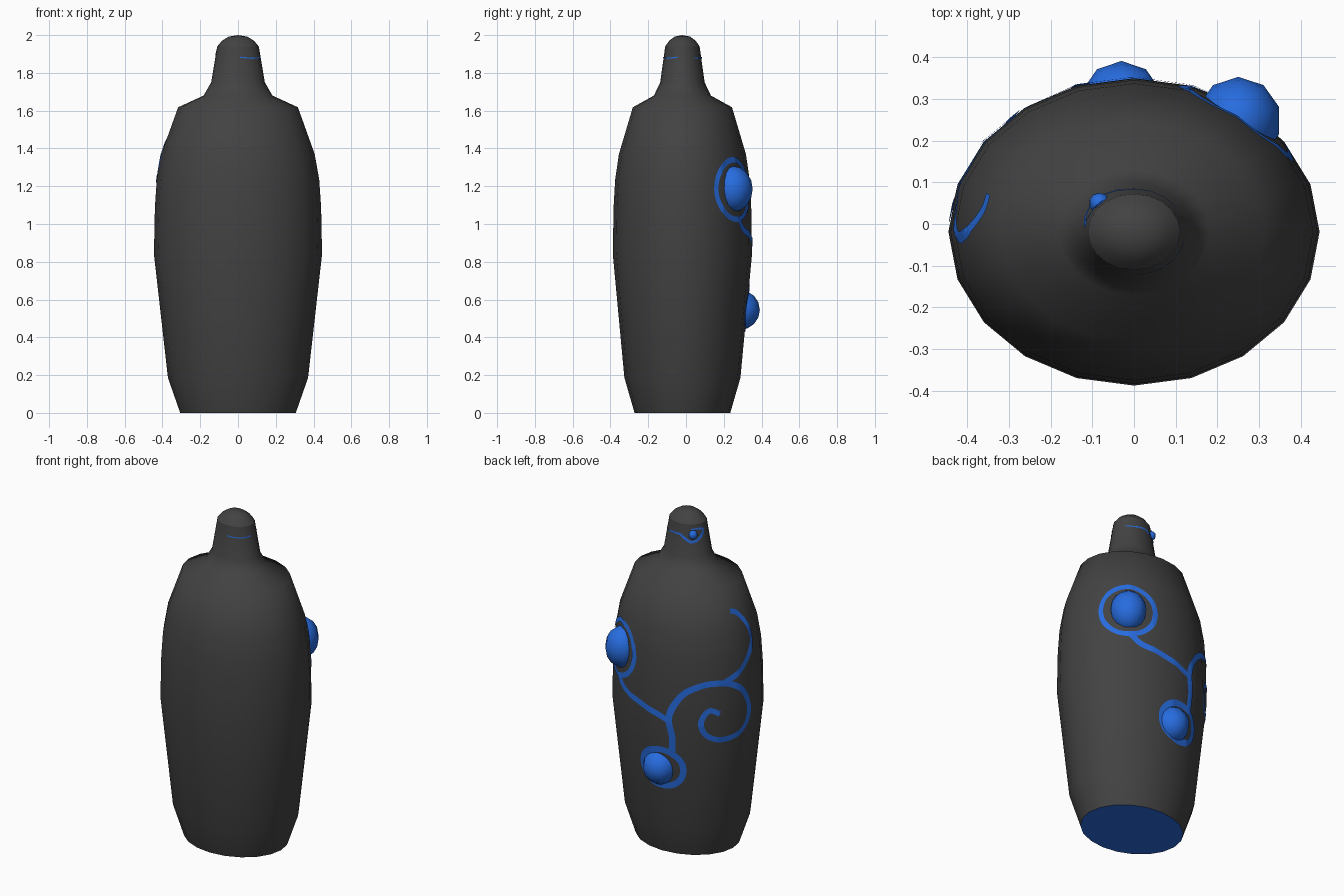
import bpy, bmesh, math
from mathutils import Vector
from mathutils.bvhtree import BVHTree

if "Cube" in bpy.data.objects:
    bpy.data.objects.remove(bpy.data.objects["Cube"])

CY, RATIO, SIDES = -0.019, 0.828, 20


def material(name, rgb):
    m = bpy.data.materials.new(name)
    m.diffuse_color = (*rgb, 1)
    m.use_nodes = True
    m.node_tree.nodes["Principled BSDF"].inputs["Base Color"].default_value = m.diffuse_color
    return m


GREY = material("charcoal", (0.055, 0.055, 0.055))
BLUE = material("bright blue", (0.02, 0.15, 0.74))


def finish(bm, name, mats, angle):
    me = bpy.data.meshes.new(name)
    bm.to_mesh(me)
    ob = bpy.data.objects.new(name, me)
    bpy.context.collection.objects.link(ob)
    for m in mats:
        me.materials.append(m)
    bpy.ops.object.select_all(action='DESELECT')
    ob.select_set(True)
    bpy.context.view_layer.objects.active = ob
    bpy.ops.object.shade_smooth_by_angle(angle=math.radians(angle))
    return ob


def lathe(profile, tip=None):
    """Elliptical stack of rings; optional closing tip height."""
    bm = bmesh.new()
    rings = []
    for r, z in profile:
        rings.append([bm.verts.new((r * math.cos(a), CY + r * RATIO * math.sin(a), z))
                      for a in (2 * math.pi * i / SIDES for i in range(SIDES))])
    for lo, hi in zip(rings, rings[1:]):
        for i in range(SIDES):
            j = (i + 1) % SIDES
            bm.faces.new((lo[i], lo[j], hi[j], hi[i]))
    if tip:
        top = bm.verts.new((0, CY, tip))
        for i in range(SIDES):
            bm.faces.new((rings[-1][i], rings[-1][(i + 1) % SIDES], top))
    return bm, rings


# Bottle body with a blue underside
body, rings = lathe([(.306, 0), (.371, .186), (.445, .84), (.44, 1.09), (.43, 1.235),
                     (.406, 1.37), (.317, 1.618), (.182, 1.68), (.142, 1.75), (.11, 1.94)])
base = body.faces.new(rings[0][::-1])
base.material_index = 1
body.normal_update()
surface = BVHTree.FromBMesh(body)
finish(body, "bottle_body", [GREY, BLUE], 55)

# Rounded cap
cap, _ = lathe([(.11, 1.94), (.085, 1.97), (.05, 1.992)], 2.0)
finish(cap, "bottle_cap", [GREY], 60)


def on_surface(deg, z):
    a = math.radians(deg)
    d = Vector((math.cos(a), RATIO * math.sin(a), 0))
    hit, n, _, _ = surface.ray_cast(Vector((0, CY, z)) + d, -d)
    return hit + n * 0.004


def smooth_path(pts, steps=6):
    p = [pts[0]] + pts + [pts[-1]]
    out = []
    for i in range(1, len(p) - 2):
        p0, p1, p2, p3 = (Vector(q) for q in p[i - 1:i + 3])
        for k in range(steps):
            t = k / steps
            out.append(0.5 * (2 * p1 + (p2 - p0) * t + (2 * p0 - 5 * p1 + 4 * p2 - p3) * t * t
                              + (3 * p1 - p0 - 3 * p2 + p3) * t ** 3))
    return out + [Vector(p[-1])]


def ribbon(name, pts, width, end_width=None, radius=.415):
    """Thin painted stroke through (angle, height) points, laid on the body."""
    end_width = end_width or width
    k = math.radians(radius)
    path = [Vector((p.x * k, p.y)) for p in smooth_path(pts)]
    closed = (path[0] - path[-1]).length < 1e-4
    bm, rows, n = bmesh.new(), [], len(path)
    for i, p in enumerate(path):
        a, b = path[max(i - 1, 0)], path[min(i + 1, n - 1)]
        if closed and i in (0, n - 1):
            a, b = path[-2], path[1]
        d = (b - a).normalized()
        side = Vector((-d.y, d.x)) * (width + (end_width - width) * i / (n - 1)) / 2
        rows.append([bm.verts.new(on_surface(q.x / k, q.y))
                     for q in (p - side, p - side / 2, p, p + side / 2, p + side)])
    for r, s in zip(rows, rows[1:]):
        for i in range(4):
            bm.faces.new((r[i], s[i], s[i + 1], r[i + 1]))
    bm.normal_update()
    finish(bm, name, [BLUE], 60)


def loop(name, deg, z, half_deg, half_z, width, radius=.415):
    ribbon(name, [(deg + half_deg * math.cos(a), z + half_z * math.sin(a))
                  for a in (math.pi * i / 8 for i in range(17))], width, radius=radius)


# Vine strokes on the back
ribbon("vine_spiral", [(107.5, .67), (107.9, .766), (105.5, .869), (109, .954), (118.5, 1.044),
                       (134, 1.094), (151.6, 1.092), (166.5, 1.031), (174, .914), (169, .808),
                       (156.5, .758), (143.6, .756), (134, .789), (130, .851), (132.3, .906),
                       (137.7, .937), (144.9, .915)], .038, .032)
ribbon("vine_upper_curl", [(150, 1.1), (162, 1.14), (172, 1.194), (181.6, 1.29), (181, 1.37),
                           (177, 1.425), (170, 1.475), (162.6, 1.49)], .036, .03)
ribbon("vine_branch", [(106, .86), (94, .896), (77.3, .935), (62.4, .97), (55, 1.02)], .036)
loop("vine_loop_upper", 52, 1.182, 22, .157, .03)
loop("vine_loop_lower", 98.6, .556, 18, .113, .038)

# Small swirl and thin lines on the neck
ribbon("neck_swirl", [(100, 1.88), (110, 1.862), (129.5, 1.84), (150, 1.855), (163, 1.88), (171, 1.908)],
       .014, .016, .11)
ribbon("neck_swirl_top", [(171, 1.908), (150, 1.915), (129, 1.912)], .012, .006, .11)
ribbon("neck_line_back", [(35, 1.88), (55, 1.877), (80, 1.88), (100, 1.88)], .004, .012, .11)
ribbon("neck_line_front", [(-85, 1.882), (-50, 1.877), (-15, 1.882)], .006, .006, .11)

# Berries
for name, loc, size in [("berry_upper", (.25, .248, 1.185), (.103, .105, .122)),
                        ("berry_lower", (-.03, .286, .545), (.1, .105, .105)),
                        ("berry_neck", (-.083, .05, 1.88), (.025, .025, .027))]:
    bm = bmesh.new()
    bmesh.ops.create_uvsphere(bm, u_segments=10, v_segments=8, radius=1)
    bmesh.ops.scale(bm, vec=size, verts=bm.verts)
    bmesh.ops.translate(bm, vec=loc, verts=bm.verts)
    finish(bm, name, [BLUE], 60)
